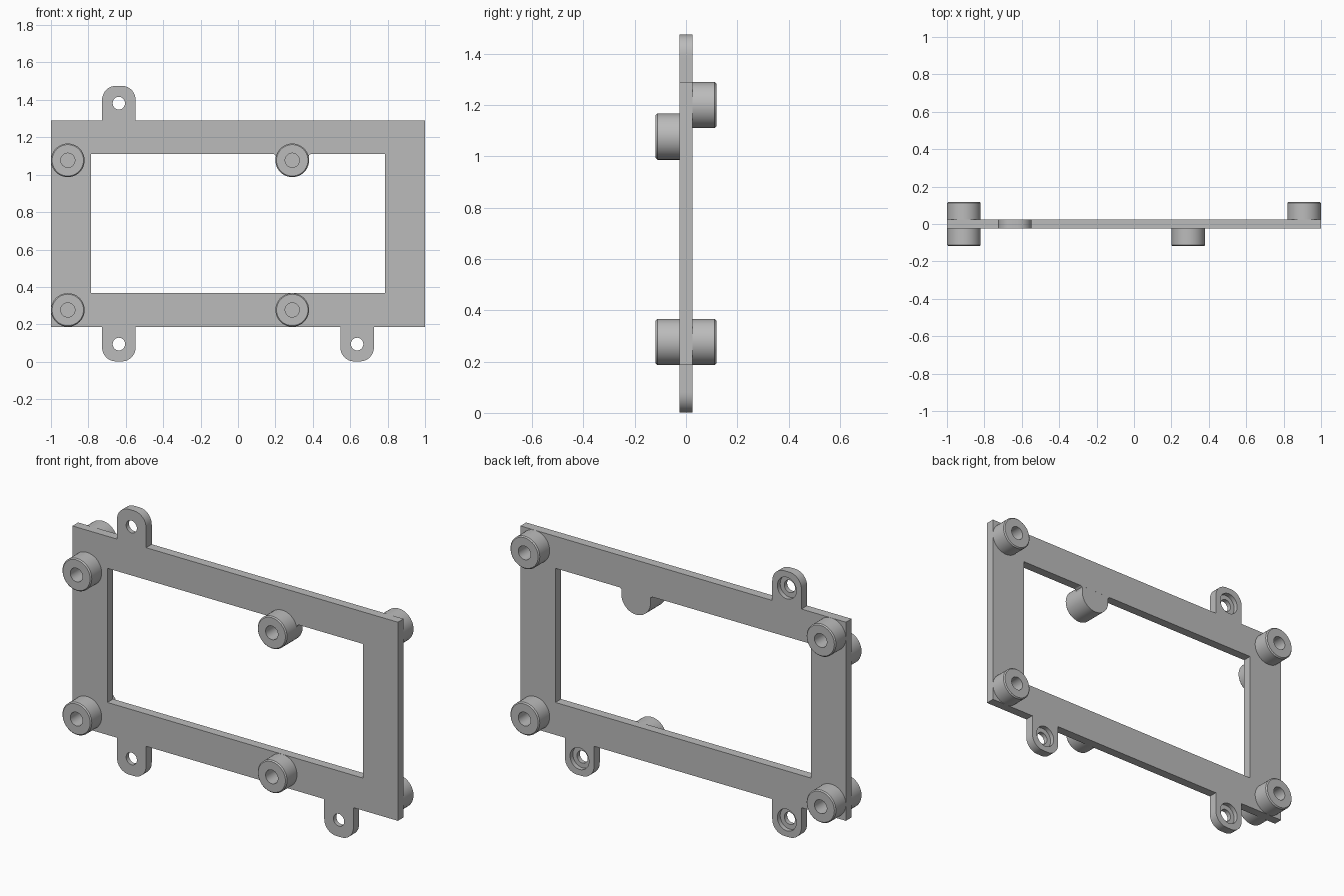
import bpy
import bmesh
from math import sin, cos, pi, sqrt

cube = bpy.data.objects.get("Cube")
if cube:
    bpy.data.objects.remove(cube, do_unlink=True)

grey = bpy.data.materials.new("plain grey")
grey.use_nodes = True
colour = (0.5, 0.5, 0.5, 1)
grey.diffuse_color = colour
grey.node_tree.nodes["Principled BSDF"].inputs["Base Color"].default_value = colour

HALF = 0.025      # half the plate thickness
REACH = 0.118     # how far the bosses stand out in y
LOW, HIGH = 0.187, 1.29


def loft(name, rings, closed=False):
    """Skin equal-length rings of points; either join the ends or cap them."""
    bm = bmesh.new()
    loops = [[bm.verts.new(p) for p in ring] for ring in rings]
    pairs = list(zip(loops, loops[1:]))
    if closed:
        pairs.append((loops[-1], loops[0]))
    else:
        bm.faces.new(loops[0])
        bm.faces.new(loops[-1])
    n = len(loops[0])
    for a, b in pairs:
        for i in range(n):
            j = (i + 1) % n
            bm.faces.new((a[i], a[j], b[j], b[i]))
    bmesh.ops.recalc_face_normals(bm, faces=bm.faces)
    mesh = bpy.data.meshes.new(name)
    bm.to_mesh(mesh)
    bm.free()
    mesh.materials.append(grey)
    obj = bpy.data.objects.new(name, mesh)
    bpy.context.collection.objects.link(obj)
    bpy.ops.object.select_all(action="DESELECT")
    obj.select_set(True)
    bpy.context.view_layer.objects.active = obj
    bpy.ops.object.shade_smooth_by_angle(angle=pi / 6)
    return obj


def place(outline, x, y, z):
    return [(x + u, y, z + v) for u, v in outline]


def circle(r, n=40):
    return [(r * cos(2 * pi * i / n), r * sin(2 * pi * i / n)) for i in range(n)]


def rectangle(x, z0, z1):
    return [(-x, z0), (x, z0), (x, z1), (-x, z1)]


def tab_outline(half, r, n=40):
    """Square outline with two rounded upper corners, sampled by angle."""
    points = []
    c = half - r
    for dx, dz in circle(1, n):
        s = half / max(abs(dx), abs(dz))
        if dz > 0 and abs(dx) * s > c and dz * s > c:
            b = (abs(dx) + dz) * c
            s = b + sqrt(max(0, b * b - 2 * c * c + r * r))
        points.append((dx * s, dz * s))
    return points


# Rectangular frame
outer = rectangle(1, LOW, HIGH)
inner = rectangle(0.785, 0.367, 1.112)
loft("frame", [place(outer, 0, -HALF, 0), place(outer, 0, HALF, 0),
               place(inner, 0, HALF, 0), place(inner, 0, -HALF, 0)], True)


# Round bosses with blind screw holes; side is -1 for front, 1 for back
def boss(name, x, z, side, root):
    profile = [(0.09, root), (0.09, REACH - 0.006), (0.084, REACH),
               (0.038, REACH), (0.038, HALF)]
    loft(name, [place(circle(r), x, side * d, z) for r, d in profile])


for x, side_name in ((-0.91, "right"), (0.29, "middle")):
    boss("front_upper_boss_" + side_name, x, 1.077, -1,
         0.02 if x < 0 else -HALF + 0.0002)
    boss("front_lower_boss_" + side_name, x, 0.277, -1, 0.02)
for x, side_name in ((-0.91, "right"), (0.91, "left")):
    boss("back_upper_boss_" + side_name, x, 1.2, 1, 0.02)
    boss("back_lower_boss_" + side_name, x, 0.277, 1, 0.02)

# Small fillets beside the boss that overhangs the opening
for s in (-1, 1):
    wedge = [(s * 0.07, 0.037), (s * 0.105, 0.037), (s * 0.091, 0.029),
             (s * 0.087, 0.015), (s * 0.07, 0.015)]
    loft("boss_fillet", [place(wedge, 0.29, y, 1.077) for y in (-HALF, HALF - 0.0002)])


# Mounting tabs with a through hole, counterbored from the back
def tab(name, x, z, up):
    shape = tab_outline(0.0925, 0.075)
    steps = [(shape, -HALF), (shape, HALF), (circle(0.06), HALF),
             (circle(0.06), 0), (circle(0.034), 0), (circle(0.034), -HALF)]
    loft(name, [place([(u * 0.97, v * up) for u, v in o], x, y, z)
                for o, y in steps], True)


tab("upper_tab", -0.637, HIGH + 0.0925, 1)
tab("lower_tab_right", -0.637, LOW - 0.0925, -1)
tab("lower_tab_left", 0.637, LOW - 0.0925, -1)
